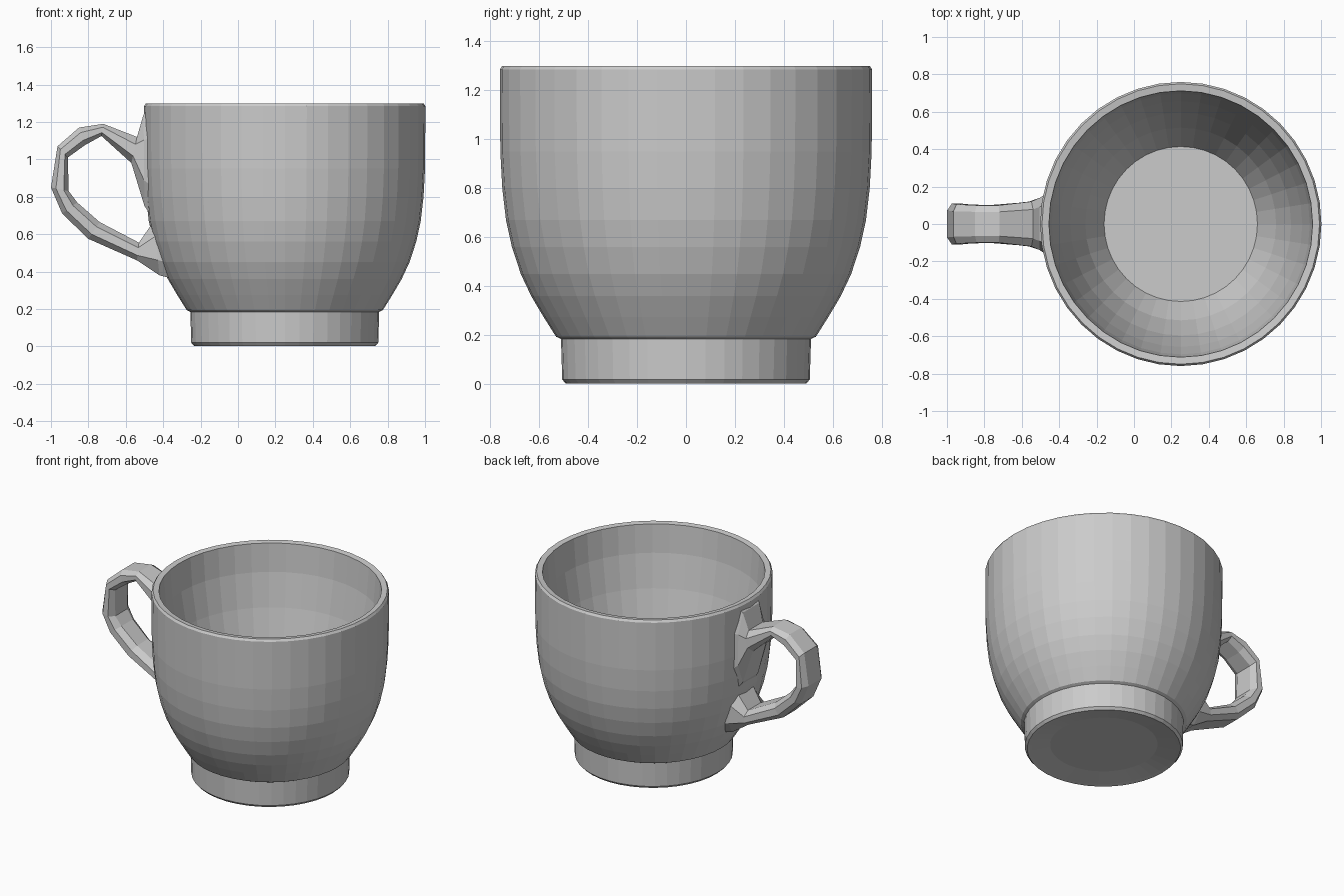
import bpy, bmesh, math

CX = 0.25      # cup axis
SIDES = 40


def finish(name, bm):
    bmesh.ops.recalc_face_normals(bm, faces=bm.faces)
    mesh = bpy.data.meshes.new(name)
    bm.to_mesh(mesh)
    bm.free()
    obj = bpy.data.objects.new(name, mesh)
    bpy.context.collection.objects.link(obj)
    return obj


def loft(bm, rings):
    """Bridge closed vertex rings and cap both ends."""
    loops = [[bm.verts.new(p) for p in ring] for ring in rings]
    n = len(loops[0])
    for a, b in zip(loops, loops[1:]):
        for i in range(n):
            j = (i + 1) % n
            bm.faces.new((a[i], a[j], b[j], b[i]))
    bm.faces.new(loops[0])
    bm.faces.new(loops[-1])


def ring(r, z):
    return [(CX + r * math.cos(2 * math.pi * i / SIDES),
             1.01 * r * math.sin(2 * math.pi * i / SIDES), z) for i in range(SIDES)]


# cup body: recessed underside, foot, bowl, rim, then down the inside to the floor
profile = [(0.34, 0.03), (0.46, 0.008), (0.485, 0.003), (0.50, 0.02),
           (0.505, 0.185), (0.525, 0.195), (0.575, 0.275), (0.625, 0.36),
           (0.667, 0.45), (0.703, 0.56), (0.727, 0.67), (0.742, 0.80),
           (0.75, 0.95), (0.752, 1.285), (0.742, 1.30), (0.705, 1.295),
           (0.69, 1.10), (0.65, 0.87), (0.59, 0.62), (0.51, 0.40), (0.41, 0.22)]
bm = bmesh.new()
loft(bm, [ring(r, z) for r, z in profile])
finish("cup_body", bm)

# handle: outer edge (x, z), inner edge (x, z), half width; flared at both roots
sections = [
    ((-0.46, 1.29), (-0.45, 0.68), 0.17),
    ((-0.505, 1.24), (-0.50, 0.75), 0.14),
    ((-0.54, 1.12), (-0.57, 0.98), 0.12),
    ((-0.72, 1.19), (-0.73, 1.125), 0.10),
    ((-0.85, 1.17), (-0.82, 1.075), 0.10),
    ((-0.965, 1.07), (-0.91, 1.01), 0.105),
    ((-1.00, 0.85), (-0.905, 0.83), 0.11),
    ((-0.94, 0.71), (-0.86, 0.77), 0.105),
    ((-0.80, 0.575), (-0.74, 0.665), 0.10),
    ((-0.54, 0.46), (-0.53, 0.555), 0.12),
    ((-0.42, 0.38), (-0.45, 0.67), 0.14),
    ((-0.34, 0.36), (-0.42, 0.67), 0.15)]


def handle_ring(outer, inner, w):
    # chamfered rectangle: t runs outer -> inner, s runs across the width
    shape = [(0, -0.65), (0, 0.65), (0.28, 1), (0.72, 1),
             (1, 0.6), (1, -0.6), (0.72, -1), (0.28, -1)]
    return [(outer[0] + (inner[0] - outer[0]) * t, s * w,
             outer[1] + (inner[1] - outer[1]) * t) for t, s in shape]


bm = bmesh.new()
loft(bm, [handle_ring(*s) for s in sections])
finish("handle", bm)
